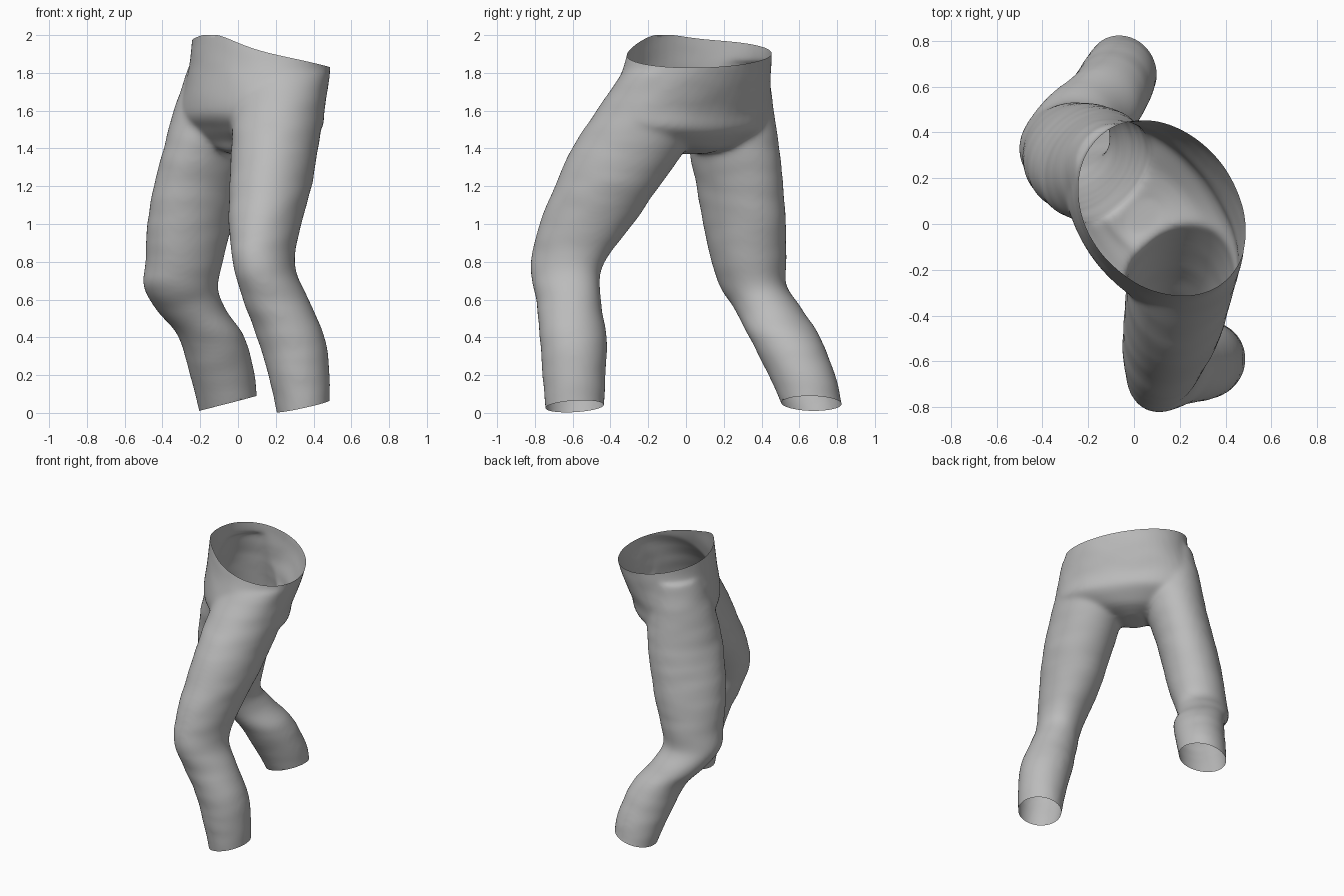
import bpy, bmesh, math
from mathutils import Vector, noise

cube = bpy.data.objects.get("Cube")
if cube:
    bpy.data.objects.remove(cube)


def spline(rows, steps=6):
    """Catmull-Rom interpolation through rows of section values."""
    pts = [Vector(r) for r in rows]
    pts = [pts[0] * 2 - pts[1]] + pts + [pts[-1] * 2 - pts[-2]]
    out = []
    for a, b, c, d in zip(pts, pts[1:], pts[2:], pts[3:]):
        for s in range(steps):
            t = s / steps
            out.append((b * 2 + (c - a) * t + (a * 2 - b * 5 + c * 4 - d) * t * t
                        + (b * 3 - a - c * 3 + d) * t ** 3) * 0.5)
    return out + [pts[-2]]


def loft(bm, rows, sides=48):
    """Closed loft of level ellipses: z, x min, x max, y min, y max, diagonal lean."""
    rings = []
    for z, x0, x1, y0, y1, lean in spline(rows):
        phase = math.asin(lean)
        ring = []
        for i in range(sides):
            t = math.tau * i / sides
            ring.append(bm.verts.new(((x0 + x1) / 2 + (x1 - x0) / 2 * math.cos(t),
                                      (y0 + y1) / 2 + (y1 - y0) / 2 * math.sin(t + phase), z)))
        rings.append(ring)
    for lo, hi in zip(rings, rings[1:]):
        for i in range(sides):
            j = (i + 1) % sides
            bm.faces.new((lo[i], lo[j], hi[j], hi[i]))
    bm.faces.new(rings[0][::-1])
    bm.faces.new(rings[-1])


# Forward left leg
left_leg = [
    (-.15, .23, .49, -.73, -.45, 0), (.03, .20, .485, -.745, -.435, 0),
    (.2, .16, .485, -.76, -.425, 0), (.4, .10, .46, -.775, -.42, 0),
    (.6, .025, .375, -.795, -.45, .12), (.78, -.025, .30, -.825, -.44, .2),
    (1.0, -.05, .335, -.775, -.28, .12), (1.2, -.045, .39, -.695, -.14, .08),
    (1.4, -.035, .425, -.605, 0, .08), (1.6, -.025, .455, -.475, .1, .05),
    (1.8, .02, .48, -.335, .1, 0)]

# Trailing right leg
right_leg = [
    (-.15, -.17, .15, .58, .88, 0), (.05, -.215, .105, .505, .825, 0),
    (.2, -.255, .09, .435, .79, .08), (.4, -.315, .035, .335, .71, .08),
    (.55, -.435, -.065, .255, .615, .08), (.67, -.5, -.105, .18, .535, .1),
    (.8, -.49, -.08, .135, .53, .12), (1.0, -.48, -.03, .09, .53, .2),
    (1.2, -.445, .015, .055, .515, .25), (1.4, -.395, .06, .015, .495, .22),
    (1.6, -.34, .1, 0, .465, .05), (1.85, -.255, .1, .05, .435, 0)]

# Hips, set diagonally between the two legs
hips = [
    (1.37, -.04, .11, -.04, .11, .3), (1.42, -.17, .3, -.18, .29, -.39),
    (1.5, -.28, .44, -.345, .435, -.5), (1.6, -.31, .46, -.41, .45, -.43),
    (1.8, -.265, .487, -.34, .45, -.25), (2.0, -.243, .495, -.29, .46, -.17),
    (2.15, -.243, .495, -.29, .46, -.17)]

bm = bmesh.new()
for part in (left_leg, right_leg, hips):
    loft(bm, part)
mesh = bpy.data.meshes.new("trousers_form")
bm.to_mesh(mesh)
bm.free()
trousers = bpy.data.objects.new("trousers", mesh)
bpy.context.collection.objects.link(trousers)

# Fuse the three forms and soften the joins
fuse = trousers.modifiers.new("fuse", 'REMESH')
fuse.mode = 'VOXEL'
fuse.voxel_size = 0.014
soften = trousers.modifiers.new("soften", 'SMOOTH')
soften.factor = 0.5
soften.iterations = 14
graph = bpy.context.evaluated_depsgraph_get()
fused = bpy.data.meshes.new_from_object(trousers.evaluated_get(graph))
trousers.modifiers.clear()
trousers.data = fused
bpy.data.meshes.remove(mesh)
fused.name = "trousers"

bm = bmesh.new()
bm.from_mesh(fused)


def cut(point, normal, keep):
    """Open an end by trimming everything beyond a plane."""
    faces = [f for f in bm.faces if keep(f.calc_center_median())]
    geom = set(faces)
    for f in faces:
        geom.update(f.verts)
        geom.update(f.edges)
    bmesh.ops.bisect_plane(bm, geom=list(geom), plane_co=point,
                           plane_no=normal, clear_outer=True)


# Waist opening and the two hems
cut((-.1, 0, 1.945), (.2, .03, 1), lambda c: c.z > 1.6)
cut((.2, -.6, .002), (.22, .06, -1), lambda c: c.z < .4 and c.y < 0)
cut((-.2, .65, .012), (.26, 0, -1), lambda c: c.z < .4 and c.y > 0)

# Soft cloth wrinkles and a gently raised waistline
bm.normal_update()
for v in bm.verts:
    x, y, z = v.co
    ripple = noise.noise(Vector((x * 5, y * 5, z * 11)))
    v.co += v.normal * ripple * 0.003
    rise = max(0, min(1, (z - 1.6) / .35))
    v.co.z += rise * .05 * math.exp(-((x + .09) ** 2 + (y + .13) ** 2) / .04)
    v.co.z = max(0, min(2, v.co.z))
for f in bm.faces:
    f.smooth = True
bm.to_mesh(fused)
bm.free()

# Plain grey cloth
cloth = bpy.data.materials.new("grey_cloth")
cloth.use_nodes = True
colour = (.5, .5, .5, 1)
cloth.diffuse_color = colour
cloth.node_tree.nodes["Principled BSDF"].inputs["Base Color"].default_value = colour
fused.materials.clear()
fused.materials.append(cloth)
